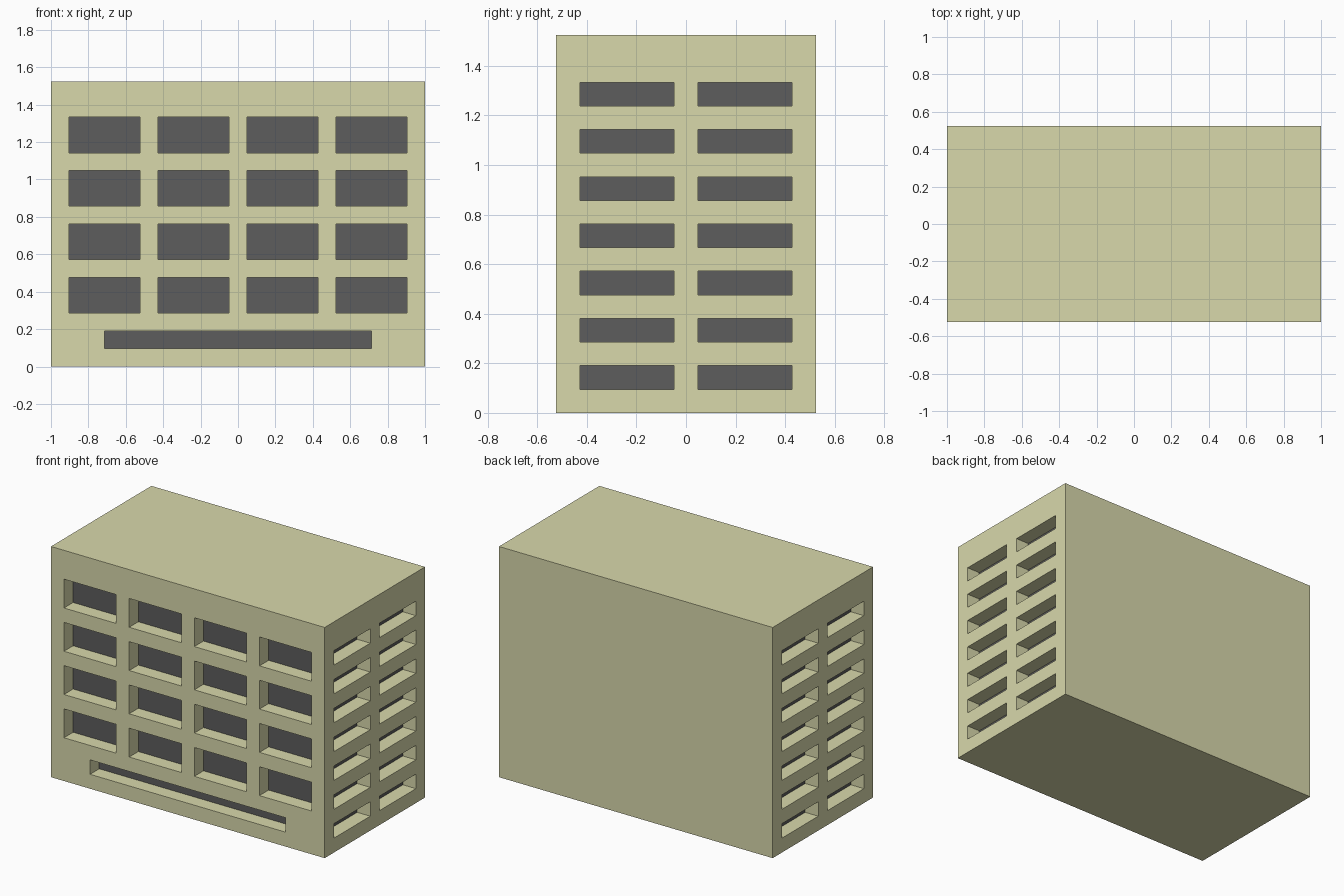
import bpy
import bmesh
from mathutils import Vector

cube = bpy.data.objects.get("Cube")
if cube:
    bpy.data.objects.remove(cube, do_unlink=True)

U = 2 / 21                            # layout module: 21 wide, 11 deep, 16 high
HALF_W, HALF_D, HEIGHT = 10.5, 5.5, 16


def make_material(name, rgb):
    mat = bpy.data.materials.new(name)
    mat.use_nodes = True
    mat.diffuse_color = (*rgb, 1)
    mat.node_tree.nodes["Principled BSDF"].inputs["Base Color"].default_value = (*rgb, 1)
    return mat


def cut_openings(bm, normal, distance, axis, openings):
    """Cut openings (a0, a1, z0, z1) into the wall facing normal, one module deep."""
    normal = Vector(normal)

    def wall_faces():
        return [f for f in bm.faces if f.normal.dot(normal) > 0.99
                and f.calc_center_median().dot(normal) > distance - 0.01]

    # Score the wall along every opening edge
    lines = {(axis, a) for o in openings for a in o[:2]}
    lines |= {(2, z) for o in openings for z in o[2:]}
    for ax, pos in sorted(lines):
        faces = wall_faces()
        geom = faces + list({e for f in faces for e in f.edges}) \
            + list({v for f in faces for v in f.verts})
        direction = Vector((0, 0, 0))
        direction[ax] = 1
        bmesh.ops.bisect_plane(bm, geom=geom, dist=1e-5,
                               plane_co=direction * pos, plane_no=direction)
        bm.normal_update()

    # Push the panes back, leaving wall-coloured reveals
    def is_pane(face):
        c = face.calc_center_median()
        return any(a0 < c[axis] < a1 and z0 < c.z < z1 for a0, a1, z0, z1 in openings)

    panes = [f for f in wall_faces() if is_pane(f)]
    out = bmesh.ops.extrude_face_region(bm, geom=panes)["geom"]
    bmesh.ops.delete(bm, geom=panes, context='FACES')
    bmesh.ops.translate(bm, vec=-normal,
                        verts=[g for g in out if isinstance(g, bmesh.types.BMVert)])
    for g in out:
        if isinstance(g, bmesh.types.BMFace):
            g.material_index = 1
    bm.normal_update()


# Main block
bm = bmesh.new()
bmesh.ops.create_cube(bm, size=1)
bmesh.ops.scale(bm, vec=(2 * HALF_W, 2 * HALF_D, HEIGHT), verts=bm.verts)
bmesh.ops.translate(bm, vec=(0, 0, HEIGHT / 2), verts=bm.verts)
bm.normal_update()

# Front: four by four windows above a long entrance slot
front = [(x, x + 4, z, z + 2)
         for x in (-9.5, -4.5, 0.5, 5.5) for z in (3, 6, 9, 12)]
front.append((-7.5, 7.5, 1, 2))
cut_openings(bm, (0, -1, 0), HALF_D, 0, front)

# Both ends: two columns of seven low windows
side = [(y, y + 4, z, z + 1) for y in (-4.5, 0.5) for z in range(1, 14, 2)]
for sign in (-1, 1):
    cut_openings(bm, (sign, 0, 0), HALF_W, 1, side)

bmesh.ops.scale(bm, vec=(U, U, U), verts=bm.verts)
mesh = bpy.data.meshes.new("building")
bm.to_mesh(mesh)
bm.free()
mesh.materials.append(make_material("pale olive wall", (0.69, 0.69, 0.41)))
mesh.materials.append(make_material("dark grey glass", (0.11, 0.11, 0.11)))
building = bpy.data.objects.new("building", mesh)
bpy.context.collection.objects.link(building)
